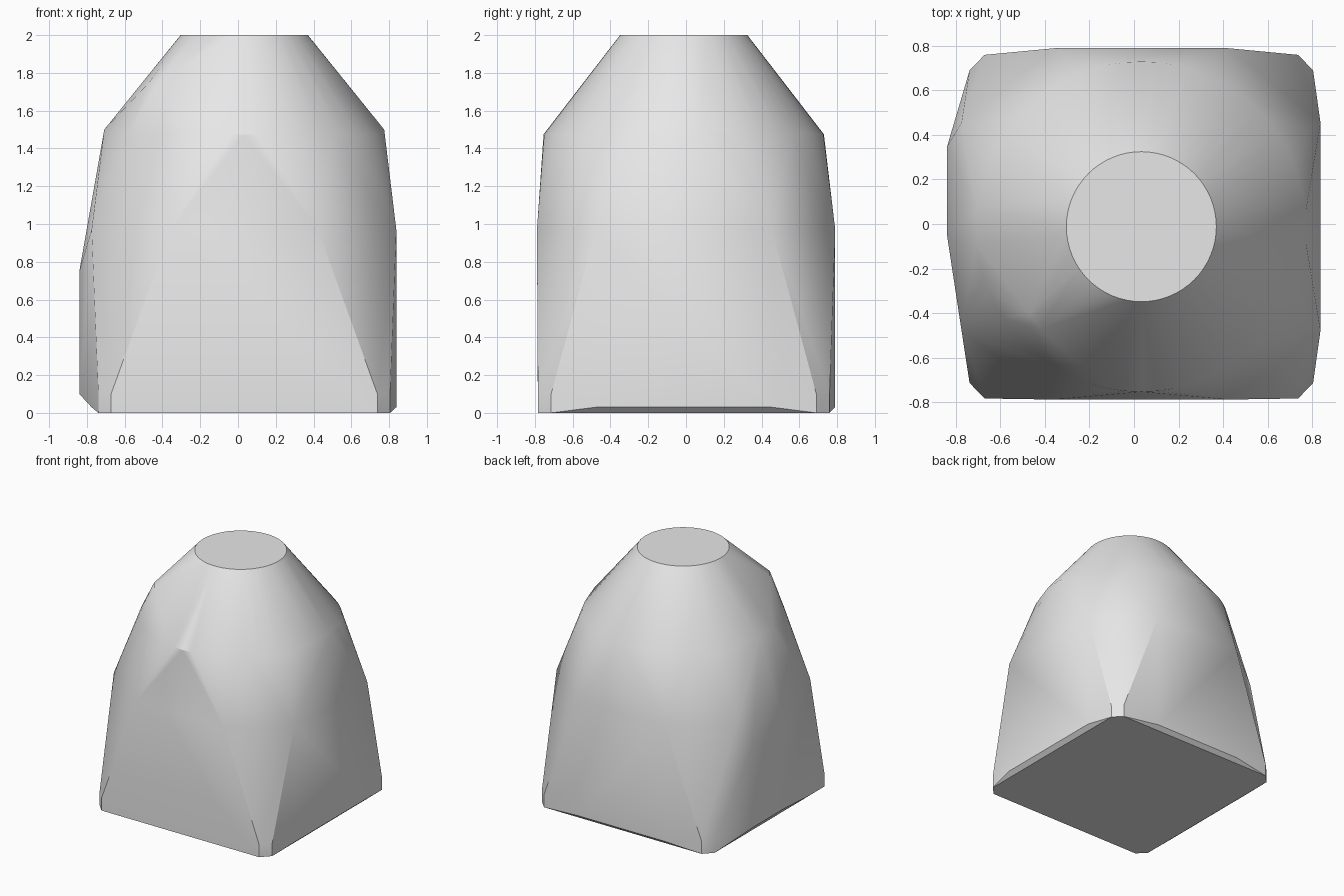
import bpy
import bmesh
import math
from mathutils import Vector

cube = bpy.data.objects.get("Cube")
if cube:
    bpy.data.objects.remove(cube, do_unlink=True)

AXIS = Vector((0.033, -0.012, 0))
bm = bmesh.new()


def add(x, y, z):
    """Add a point measured from the body's axis."""
    bm.verts.new(AXIS + Vector((x, y, z)))


def ring(radius, z, count=64):
    for i in range(count):
        a = math.tau * i / count
        add(radius * math.cos(a), radius * math.sin(a), z)


# Round flat top and the shoulder below it
ring(0.337, 2.0)
ring(0.742, 1.475)

for s in (-1, 1):
    # Shoulder peaks on the two sides
    for y in (-0.08, 0.08):
        add(s * 0.741, y, 1.5)
    # Chamfered base corners
    for t in (-1, 1):
        for z in (0, 0.1):
            add(s * 0.772, t * 0.702, z)
            add(s * 0.705, t * 0.772, z)
    # Upper edges of the four walls
    add(s * 0.39, -0.777, 0.97)
    add(s * 0.39, 0.802, 0.97)
    add(0.805, s * 0.467, 0.97)
    add(-0.808, s * 0.467, 0.97)
    # Slightly raised lower edges of the back and side walls
    add(s * 0.39, 0.802, 0.03)
    add(0.805, s * 0.467, 0.03)
    add(-0.808, s * 0.467, 0.03)

# Bulge on the right wall
for y in (-0.04, 0.36):
    for z in (0.1, 0.75):
        add(-0.873, y, z)

# Knob on the front right shoulder
add(-0.503, -0.388, 1.75)
add(-0.453, -0.458, 1.75)

# Wrap one tight skin around all the points
hull = bmesh.ops.convex_hull(bm, input=bm.verts[:])
loose = {g for g in hull["geom_interior"] + hull["geom_unused"]
         if isinstance(g, bmesh.types.BMVert)}
bmesh.ops.delete(bm, geom=list(loose), context='VERTS')
bmesh.ops.dissolve_limit(bm, angle_limit=math.radians(0.3),
                         verts=bm.verts[:], edges=bm.edges[:])
bmesh.ops.recalc_face_normals(bm, faces=bm.faces[:])

mesh = bpy.data.meshes.new("faceted_body")
bm.to_mesh(mesh)
bm.free()
body = bpy.data.objects.new("faceted_body", mesh)
bpy.context.collection.objects.link(body)

# Plain grey
grey = bpy.data.materials.new("light_grey")
grey.use_nodes = True
color = (0.8, 0.8, 0.8, 1)
grey.diffuse_color = color
grey.node_tree.nodes["Principled BSDF"].inputs["Base Color"].default_value = color
mesh.materials.append(grey)

bpy.ops.object.select_all(action='DESELECT')
body.select_set(True)
bpy.context.view_layer.objects.active = body
bpy.ops.object.shade_smooth_by_angle(angle=math.radians(30))
